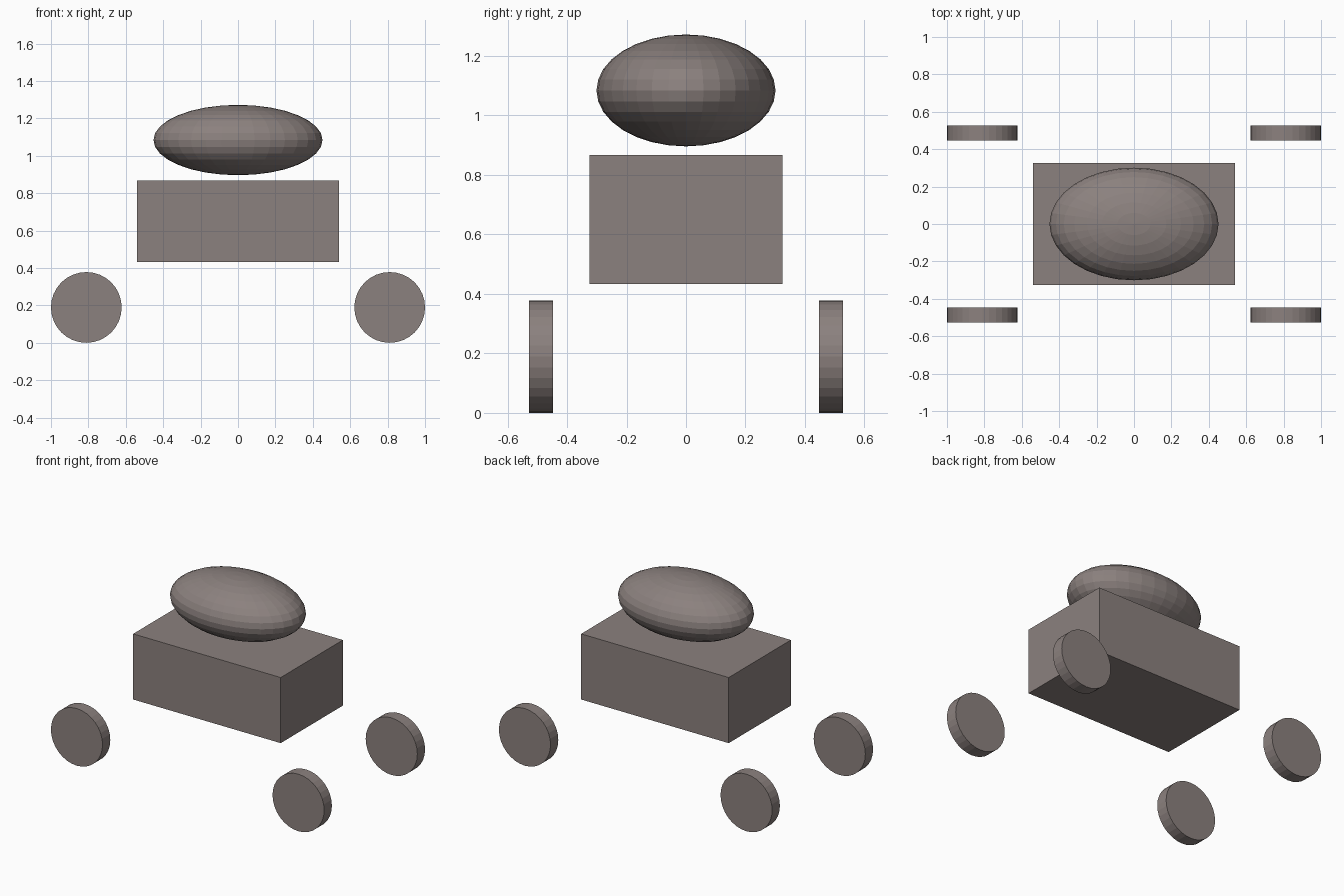
import bpy
from math import pi

cube = bpy.data.objects.get("Cube")
if cube:
    bpy.data.objects.remove(cube, do_unlink=True)

# Single warm grey paint
COLOUR = (0.26, 0.22, 0.21, 1)
grey = bpy.data.materials.new("warm_grey")
grey.use_nodes = True
grey.diffuse_color = COLOUR
grey.node_tree.nodes["Principled BSDF"].inputs["Base Color"].default_value = COLOUR


def finish(name, scale=(1, 1, 1)):
    obj = bpy.context.object
    obj.name = name
    obj.scale = scale
    obj.data.materials.append(grey)
    return obj


# Box body
bpy.ops.mesh.primitive_cube_add(size=1, location=(0, 0, 0.65))
finish("body", (1.08, 0.65, 0.434))

# Faceted oval top floating above the body
bpy.ops.mesh.primitive_uv_sphere_add(segments=32, ring_count=16, radius=1,
                                     location=(0, 0, 1.084))
finish("oval_top", (0.452, 0.301, 0.188))

# Four wheels, axles along y
for end, y in (("front", -0.487), ("back", 0.487)):
    for side, x in (("right", -0.811), ("left", 0.811)):
        bpy.ops.mesh.primitive_cylinder_add(vertices=32, radius=0.189, depth=0.081,
                                            location=(x, y, 0.189),
                                            rotation=(pi / 2, 0, 0))
        finish(f"{end}_{side}_wheel")
